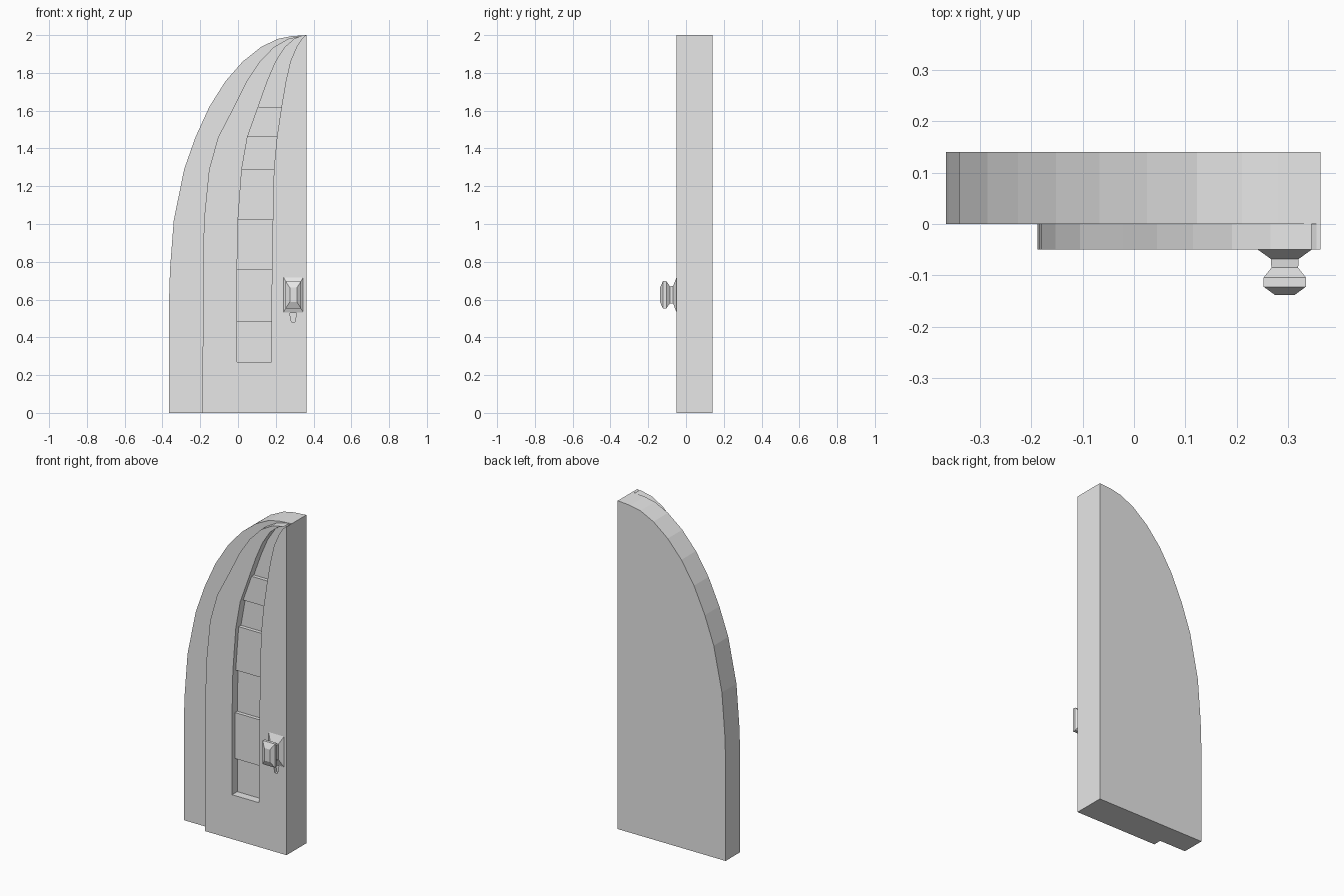
import bpy, bmesh

cube = bpy.data.objects.get("Cube")
if cube:
    bpy.data.objects.remove(cube, do_unlink=True)

mat = bpy.data.materials.new("plain_grey")
mat.use_nodes = True
GREY = (0.8, 0.8, 0.8, 1)
mat.diffuse_color = GREY
mat.node_tree.nodes["Principled BSDF"].inputs["Base Color"].default_value = GREY


def finish(name, bm):
    bmesh.ops.recalc_face_normals(bm, faces=bm.faces)
    mesh = bpy.data.meshes.new(name)
    bm.to_mesh(mesh)
    bm.free()
    mesh.materials.append(mat)
    obj = bpy.data.objects.new(name, mesh)
    bpy.context.collection.objects.link(obj)
    return obj


def prism(name, outline, y_front, y_back):
    """Extrude an (x, z) outline along y."""
    bm = bmesh.new()
    face = bm.faces.new([bm.verts.new((x, y_front, z)) for x, z in outline])
    out = bmesh.ops.extrude_face_region(bm, geom=[face])
    moved = [v for v in out["geom"] if isinstance(v, bmesh.types.BMVert)]
    bmesh.ops.translate(bm, verts=moved, vec=(0, y_back - y_front, 0))
    return finish(name, bm)


EDGE = 0.362
HEIGHTS = [0.76, 1.02, 1.29, 1.46, 1.62, 1.755, 1.86, 1.937, 1.98]


def curve(xs):
    return list(zip(xs, HEIGHTS))


# Arched slab behind everything
arch = curve([-0.36, -0.34, -0.285, -0.225, -0.152, -0.067, 0.025, 0.122, 0.21])
prism("door_slab", [(-0.365, 0), (-0.365, 0.6)] + arch
      + [(0.28, 1.994), (EDGE, 2), (EDGE, 0)], 0, 0.14)

# Raised frame with a tapering channel
outer = curve([-0.185, -0.18, -0.153, -0.105, -0.022, 0.045, 0.115, 0.19, 0.265])
left = curve([-0.005, 0, 0.02, 0.05, 0.107, 0.155, 0.2, 0.25, 0.3])
right = curve([0.179, 0.184, 0.19, 0.206, 0.23, 0.253, 0.277, 0.31, 0.337])
frame = prism("raised_frame", [(-0.188, 0)] + outer + [(0.345, 1.998)]
              + left[::-1] + [(-0.005, 0.27), (0.177, 0.27)] + right
              + [(0.355, 1.998), (EDGE, 2), (EDGE, 0)], -0.05, 0)

# Raised slats inside the channel
prism("lower_slat", [(-0.005, 0.48), left[0], right[0], (0.178, 0.48)], -0.022, 0)
for name, i in (("middle_slat", 1), ("upper_slat", 3)):
    prism(name, [left[i], left[i + 1], right[i + 1], right[i]], -0.022, 0)

# Keyhole sunk into the frame
cutter = prism("keyhole_cutter", [(0.274, 0.528), (0.31, 0.528),
                                  (0.301, 0.48), (0.283, 0.48)], -0.07, -0.03)
cutter.hide_render = True
cutter.hide_viewport = True
cutter.display_type = 'WIRE'
cut = frame.modifiers.new("keyhole", 'BOOLEAN')
cut.operation = 'DIFFERENCE'
cut.object = cutter

# Square-turned knob: (y, half width, half height) rings
rings = [(-0.05, 0.052, 0.093), (-0.068, 0.027, 0.047), (-0.085, 0.026, 0.045),
         (-0.104, 0.041, 0.072), (-0.122, 0.041, 0.072), (-0.138, 0.019, 0.038)]
bm = bmesh.new()
loops = []
for y, w, h in rings:
    loops.append([bm.verts.new((0.293 + sx * w, y, 0.625 + sz * h))
                  for sx, sz in ((-1, -1), (1, -1), (1, 1), (-1, 1))])
for a, b in zip(loops, loops[1:]):
    for k in range(4):
        n = (k + 1) % 4
        bm.faces.new((a[k], a[n], b[n], b[k]))
bm.faces.new(loops[0])
bm.faces.new(loops[-1])
finish("door_knob", bm)
